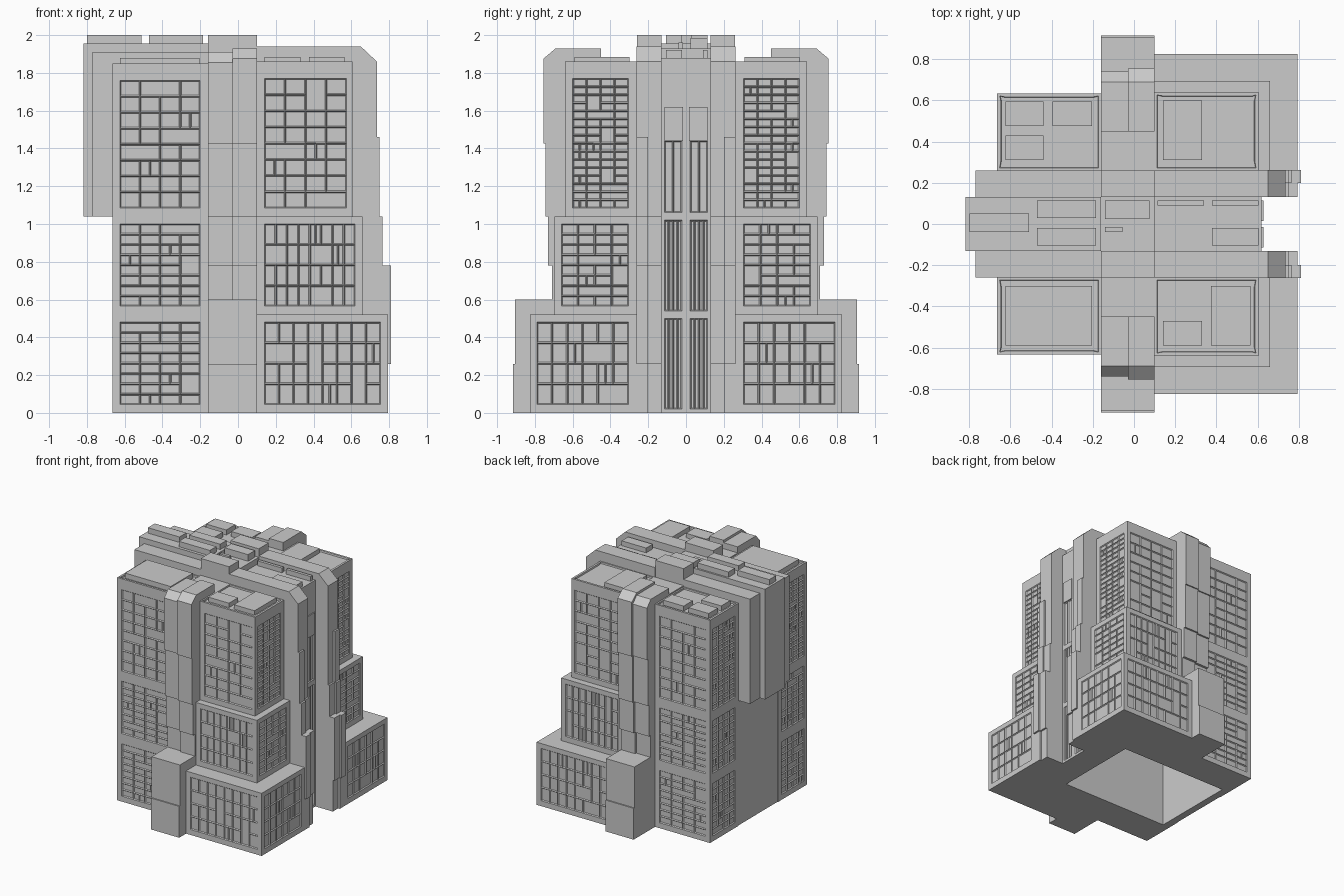
import bpy, bmesh, random
from mathutils import Vector

if "Cube" in bpy.data.objects:
    bpy.data.objects.remove(bpy.data.objects["Cube"])

random.seed(4)


def finish(bm, name):
    mesh = bpy.data.meshes.new(name)
    bm.to_mesh(mesh)
    bm.free()
    obj = bpy.data.objects.new(name, mesh)
    bpy.context.collection.objects.link(obj)
    return obj


def prism(points, axis, lo, hi):
    """Extrude a 2D outline along an axis (0=x, 1=y, 2=z)."""
    bm = bmesh.new()
    verts = []
    for a, b in points:
        co = [a, b]
        co.insert(axis, lo)
        verts.append(bm.verts.new(co))
    face = bm.faces.new(verts)
    ext = bmesh.ops.extrude_face_region(bm, geom=[face])
    move = Vector((0, 0, 0))
    move[axis] = hi - lo
    bmesh.ops.translate(bm, vec=move, verts=[g for g in ext["geom"] if isinstance(g, bmesh.types.BMVert)])
    bmesh.ops.recalc_face_normals(bm, faces=bm.faces[:])
    bm.normal_update()
    return bm


def block(x0, x1, y0, y1, z0, z1):
    return prism([(x0, y0), (x1, y0), (x1, y1), (x0, y1)], 2, z0, z1)


def box(name, *dims):
    return finish(block(*dims), name)


def windows(bm, axis, sign, u, v, cols, rows, vary=True):
    """Cut a grid into one wall, merge or split a few cells, and sink the panes."""
    n = Vector((0, 0, 0))
    n[axis] = sign
    ua = 1 - axis
    u = sorted(u)
    pos = max(sign * p.co[axis] for p in bm.verts)

    def wall():
        bm.normal_update()
        return [f for f in bm.faces if f.normal.dot(n) > .99
                and abs(sign * f.calc_center_median()[axis] - pos) < 1e-4]

    def cells():
        out = []
        for f in wall():
            c = f.calc_center_median()
            if u[0] < c[ua] < u[1] and v[0] < c.z < v[1]:
                out.append(f)
        return out

    def cut(faces, ax, value):
        co, no = Vector((0, 0, 0)), Vector((0, 0, 0))
        co[ax], no[ax] = value, 1
        geom = faces + list({e for f in faces for e in f.edges}) + list({p for f in faces for p in f.verts})
        bmesh.ops.bisect_plane(bm, geom=geom, dist=1e-5, plane_co=co, plane_no=no)

    for ax, (lo, hi), k in ((ua, u, cols), (2, v, rows)):
        for i in range(k + 1):
            cut(wall(), ax, lo + (hi - lo) * i / k)
    if vary:
        grid = cells()
        used, pairs = set(), []
        edges = sorted({e for f in grid for e in f.edges}, key=lambda e: e.index)
        random.shuffle(edges)
        for e in edges:
            fs = [f for f in e.link_faces if f in grid]
            if len(fs) == 2 and not used & set(fs) and len(pairs) < max(1, len(grid) // 10):
                pairs.append(fs)
                used |= set(fs)
        rest = [f for f in grid if f not in used]
        split = random.sample(rest, max(1, len(grid) // 12))
        mids = [f.calc_center_median()[ua] for f in split]
        for fs in pairs:
            bmesh.ops.dissolve_faces(bm, faces=fs)
        for f, m in zip(split, mids):
            if f.is_valid:
                cut([f], ua, m)
    bmesh.ops.inset_individual(bm, faces=cells(), thickness=.006, depth=-.008, use_even_offset=True)
    bm.normal_update()


def parapet(bm):
    """Raised rim around a roof."""
    top = max(p.co.z for p in bm.verts)
    roof = [f for f in bm.faces if f.normal.z > .99 and f.calc_center_median().z > top - 1e-4]
    bmesh.ops.inset_individual(bm, faces=roof, thickness=.018, depth=0)
    bmesh.ops.inset_individual(bm, faces=roof, thickness=.003, depth=-.012)


# Corner towers: z range, outer x, outer y, front grid, side grid
right_tiers = [
    ("lower", 0, .52, .795, .825, (.14, .755, 8, 4), (.305, .79, 6, 4)),
    ("middle", .52, 1.04, .66, .695, (.14, .62, 8, 4), (.305, .66, 4, 8)),
    ("upper", 1.04, 1.86, .605, .64, (.14, .575, 4, 8), (.305, .60, 4, 16)),
]
left_tiers = [
    ("lower", 0, .52, -.665, .635, (-.625, -.20, 4, 8), (.305, .60, 4, 8)),
    ("middle", .52, 1.04, -.665, .635, (-.625, -.20, 4, 8), (.305, .60, 4, 8)),
    ("upper", 1.04, 1.85, -.665, .635, (-.625, -.20, 4, 8), (.305, .60, 4, 16)),
]
for s, end in ((-1, "front"), (1, "back")):
    for side, inner, hollow, tiers in (("right", .10, .39, right_tiers), ("left", -.16, -.60, left_tiers)):
        for name, z0, z1, xo, yo, fg, sg in tiers:
            if name == "upper":
                pts = [(inner, .26), (xo, .26), (xo, yo), (inner, yo)]
            else:  # lower tiers leave the hollow core open
                pts = [(inner, .36), (hollow, .36), (hollow, .26), (xo, .26), (xo, yo), (inner, yo)]
            bm = prism([(x, s * y) for x, y in pts], 2, z0, z1)
            rows_z = (z0 + .045, z1 - (.09 if name == "upper" else .04))
            windows(bm, 1, s, fg[:2], rows_z, *fg[2:])
            windows(bm, 0, 1 if xo > 0 else -1, (s * sg[0], s * sg[1]), rows_z, *sg[2:])
            if name == "upper":
                parapet(bm)
            finish(bm, f"{end}_{side}_tower_{name}")

    # Front and back spine: wide base, then two stepped shafts with chamfered tops
    base = [(.30, 0), (.915, 0), (.915, .26), (.905, .26), (.905, .60), (.36, .60), (.36, 0)][1:]
    finish(prism([(s * y, z) for y, z in base], 0, -.16, .10), f"{end}_spine_base")
    for x0, x1, d, top, part in ((-.16, -.03, .74, 1.91, "left"), (-.03, .10, .755, 1.93, "right")):
        prof = [(.36, .55), (d - .045, .55), (d - .045, .78), (d - .025, .78), (d - .025, 1.04), (d - .01, 1.04),
                (d - .01, 1.425), (d, 1.425), (d, top - .055), (.69, top), (.45, top), (.45, 1.86), (.36, 1.86)]
        finish(prism([(s * y, z) for y, z in prof], 0, x0, x1), f"{end}_spine_shaft_{part}")

    # Side strips flanking the central bar
    box(f"{end}_left_strip", -.77, -.16, *sorted((s * .13, s * .26)), 1.04, 1.91)
    for y0, y1, d, zs, part in ((.13, .20, .015, 1.43, "inner"), (.20, .262, 0, 1.46, "outer")):
        prof = [(.10, 1.94), (.65, 1.94), (.735, 1.86), (.735, zs), (.75 - d, zs), (.75 - d, 1.04),
                (.765 - d, 1.04), (.765 - d, .78), (.81 - d, .78), (.81 - d, .26), (.795 - d, .26),
                (.795 - d, 0), (.39, 0), (.39, 1.04), (.10, 1.04)]
        finish(prism(prof, 1, s * y0, s * y1), f"{end}_right_strip_{part}")
    box(f"{end}_roof_bridge", -.16, .10, *sorted((s * .13, s * .26)), 1.04, 2.0)
    box(f"{end}_spine_roof", -.16, .10, *sorted((s * .26, s * .45)), 1.04, 1.86)

# Central bar with the left overhang, and the wall under it
box("central_bar_left", -.818, -.16, -.13, .13, 1.04, 1.955)
box("central_bar_middle", -.16, .10, -.13, .13, 1.04, 1.93)
box("left_wall", -.66, -.60, -.26, .26, 0, 1.04)

# Recessed right wall with tall narrow panes
for z0, z1, x0, name in ((0, .52, .39, "lower"), (.52, 1.04, .39, "middle"), (1.04, 1.88, .10, "upper")):
    bm = block(x0, .62, -.13, .13, z0, z1)
    spans = [(z0 + .02, z1 - .02, 4)] if name != "upper" else [(1.06, 1.44, 2)]
    for a, b, cols in spans:
        for s in (-1, 1):
            windows(bm, 0, 1, (s * .022, s * .115), (a, b), cols, 1, vary=False)
    finish(bm, f"right_recess_{name}")
for s in (-1, 1):
    box("recess_panel", .61, .628, *sorted((s * .015, s * .115)), 1.44, 1.62)

# Roof boxes
roof_boxes = [
    (-.625, -.205, -.59, -.30, 1.80, 1.88), (.14, .33, -.59, -.47, 1.80, 1.885),
    (.375, .565, -.59, -.30, 1.80, 1.885), (.14, .33, .31, .60, 1.80, 1.885),
    (-.625, -.44, .31, .43, 1.80, 1.88), (-.625, -.44, .475, .595, 1.80, 1.88),
    (-.395, -.205, .475, .595, 1.80, 1.88),
    (-.80, -.51, -.04, .05, 1.90, 2.0), (-.47, -.185, .03, .115, 1.90, 2.0),
    (-.47, -.185, -.105, -.02, 1.90, 2.0), (-.14, .075, .025, .115, 1.90, 1.985),
    (-.14, -.055, -.04, -.015, 1.90, 1.96), (.115, .34, .09, .115, 1.84, 1.92),
    (.38, .605, .09, .115, 1.84, 1.92), (.38, .605, -.105, -.02, 1.84, 1.92),
]
for dims in roof_boxes:
    box("roof_box", *dims)
